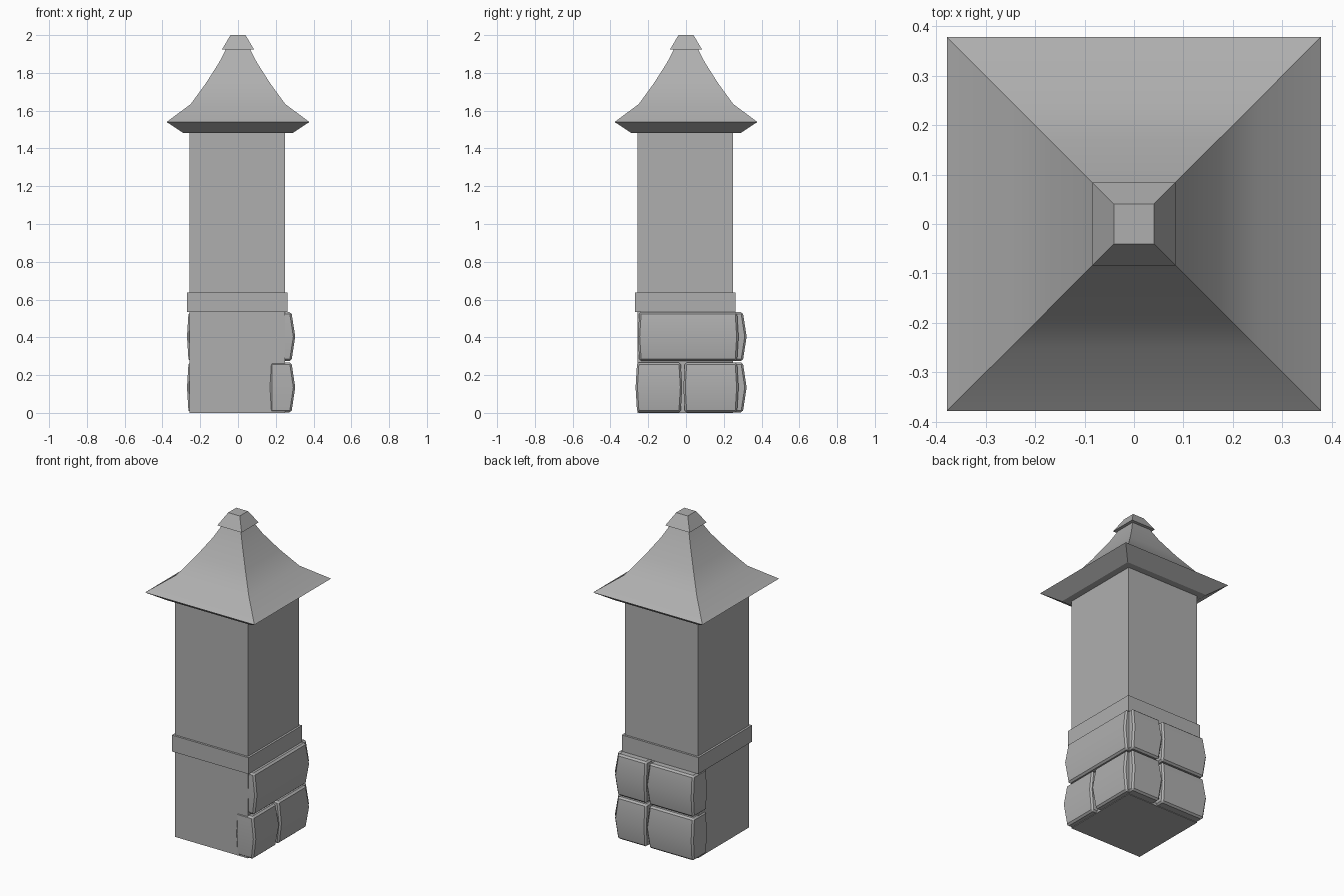
import bpy, bmesh

if "Cube" in bpy.data.objects:
    bpy.data.objects.remove(bpy.data.objects["Cube"], do_unlink=True)

stone_grey = bpy.data.materials.new("stone grey")
stone_grey.use_nodes = True
GREY = (0.43, 0.43, 0.43, 1)
stone_grey.diffuse_color = GREY
stone_grey.node_tree.nodes["Principled BSDF"].inputs["Base Color"].default_value = GREY


def loft(name, rings, bevel=0, smooth=False):
    """Stack rectangles (x0, x1, y0, y1, z) into one closed solid."""
    bm = bmesh.new()
    loops = [[bm.verts.new(p) for p in ((x0, y0, z), (x1, y0, z), (x1, y1, z), (x0, y1, z))]
             for x0, x1, y0, y1, z in rings]
    for a, b in zip(loops, loops[1:]):
        for i in range(4):
            j = (i + 1) % 4
            bm.faces.new((a[i], a[j], b[j], b[i]))
    bm.faces.new(loops[0][::-1])
    bm.faces.new(loops[-1])
    bmesh.ops.recalc_face_normals(bm, faces=bm.faces)
    if bevel:
        # Chamfer the outline but leave the shallow ridges alone
        edges = [e for e in bm.edges if e.calc_face_angle() > 0.6]
        bmesh.ops.bevel(bm, geom=edges, offset=bevel, segments=1, affect='EDGES')
    mesh = bpy.data.meshes.new(name)
    bm.to_mesh(mesh)
    bm.free()
    mesh.materials.append(stone_grey)
    obj = bpy.data.objects.new(name, mesh)
    bpy.context.collection.objects.link(obj)
    if smooth:
        bpy.ops.object.select_all(action='DESELECT')
        obj.select_set(True)
        bpy.context.view_layer.objects.active = obj
        bpy.ops.object.shade_smooth_by_angle(angle=0.45)


def square(half, z, shift=0.0):
    return (shift - half, shift + half, shift - half, shift + half, z)


# Pillar shaft, base and collar, set slightly off the roof centre
OFF = -0.004
loft("base", [square(0.252, 0, OFF), square(0.252, 0.54, OFF)])
loft("collar", [square(0.265, 0.535, OFF), square(0.265, 0.637, OFF)])
loft("shaft", [square(0.252, 0.63, OFF), square(0.252, 1.49, OFF)])

# Flared roof with sloping underside, and its cap
roof_profile = [(0.29, 1.482), (0.378, 1.54), (0.25, 1.635), (0.17, 1.745),
                (0.1, 1.855), (0.062, 1.93)]
loft("roof", [square(h, z) for h, z in roof_profile], smooth=True)
loft("roof_cap", [square(0.084, 1.925), square(0.04, 2.0)])


def stone(name, side, u0, u1, z0, z1, outer):
    """Chamfered block, swollen at mid height, on the left or back side."""
    rings = []
    for z, swell in ((z0, 0), ((z0 + z1) / 2, 1), (z1, 0)):
        a, b = u0 - 0.008 * swell, u1 + 0.008 * swell
        o = outer + 0.02 * swell
        rings.append((0.17, o, a, b, z) if side == "left" else (a, b, 0.17, o, z))
    loft(name, rings, bevel=0.01, smooth=True)


# Facing stones wrapping two sides of the base
LOW, HIGH = (0.003, 0.267), (0.275, 0.533)
stone("left_upper_stone", "left", -0.247, 0.27, *HIGH, 0.283)
stone("left_lower_stone_front", "left", -0.259, -0.028, *LOW, 0.283)
stone("left_lower_stone_back", "left", -0.006, 0.27, *LOW, 0.283)
for label, span in (("lower", LOW), ("upper", HIGH)):
    stone(f"back_{label}_stone_right", "back", -0.262, 0.044, *span, 0.301)
    stone(f"back_{label}_stone_left", "back", 0.064, 0.264, *span, 0.301)
